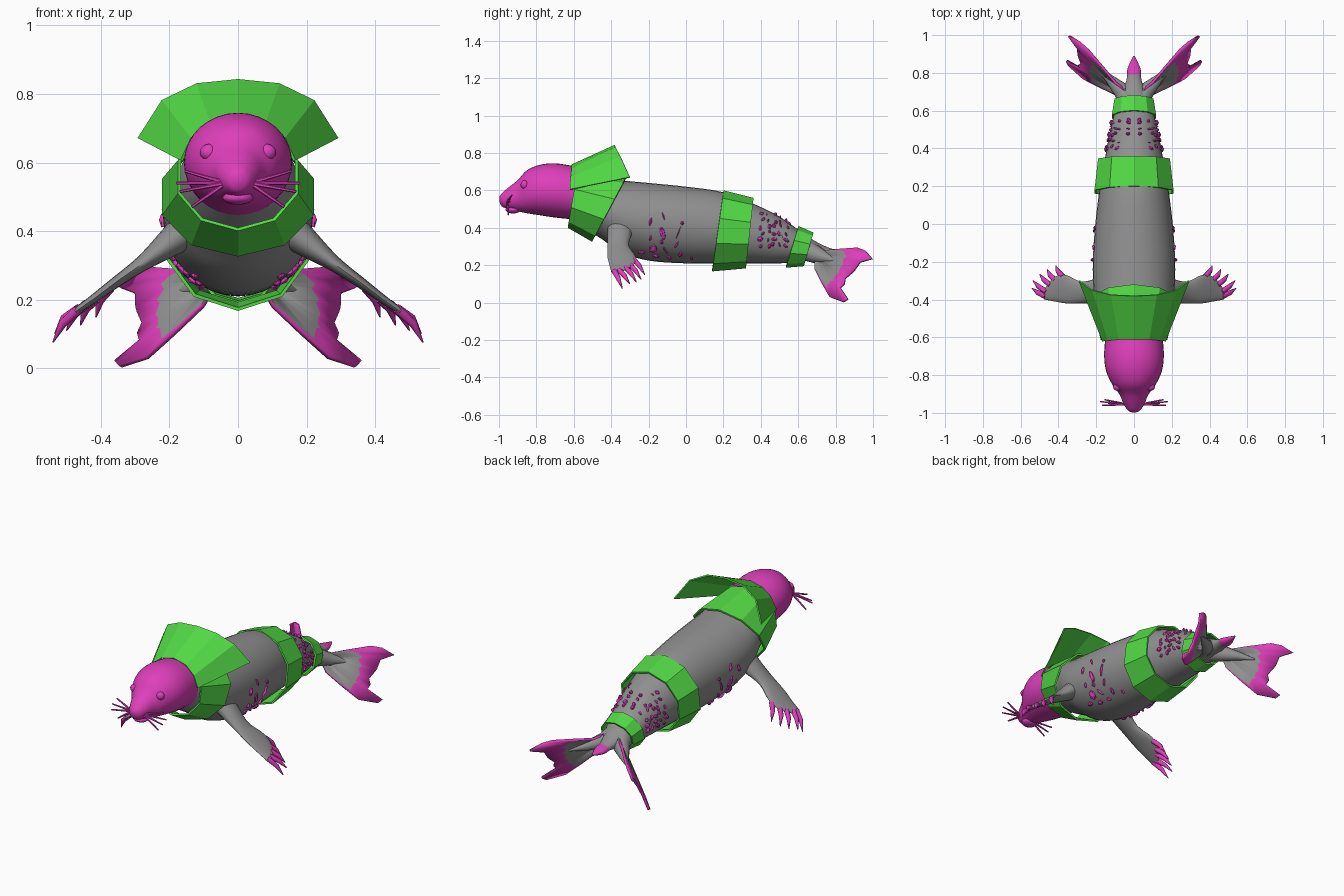
import bpy, bmesh, math, random
from mathutils import Vector as V

random.seed(4)
cube = bpy.data.objects.get("Cube")
if cube:
    bpy.data.objects.remove(cube, do_unlink=True)


def material(name, color):
    m = bpy.data.materials.new(name)
    m.diffuse_color = (*color, 1)
    m.use_nodes = True
    m.node_tree.nodes["Principled BSDF"].inputs["Base Color"].default_value = (*color, 1)
    return m


GREY = material("grey", (0.28, 0.28, 0.28))
PINK = material("pink", (0.74, 0.05, 0.5))
GREEN = material("green", (0.085, 0.7, 0.06))


def finish(name, bm, mats, smooth=True, thickness=0):
    bmesh.ops.recalc_face_normals(bm, faces=bm.faces)
    mesh = bpy.data.meshes.new(name)
    bm.to_mesh(mesh)
    bm.free()
    for m in mats:
        mesh.materials.append(m)
    ob = bpy.data.objects.new(name, mesh)
    bpy.context.collection.objects.link(ob)
    if thickness:
        mod = ob.modifiers.new("thickness", "SOLIDIFY")
        mod.thickness, mod.offset = thickness, 0
    if smooth:
        bpy.ops.object.select_all(action="DESELECT")
        ob.select_set(True)
        bpy.context.view_layer.objects.active = ob
        bpy.ops.object.shade_smooth_by_angle(angle=math.radians(50))
    return ob


def ellipse(c, a, b, n):
    return [V(c) + V(a) * math.sin(k * math.tau / n) + V(b) * math.cos(k * math.tau / n)
            for k in range(n)]


def add_loft(bm, rings, closed=True, caps=True):
    rows = [[bm.verts.new(p) for p in r] for r in rings]
    n = len(rows[0])
    for r, s in zip(rows, rows[1:]):
        for k in range(n if closed else n - 1):
            j = (k + 1) % n
            bm.faces.new((r[k], r[j], s[j], s[k]))
    if caps:
        bm.faces.new(rows[0])
        bm.faces.new(rows[-1])


def add_tube(bm, points, radii, n=8):
    points = [V(p) for p in points]
    d = (points[-1] - points[0]).normalized()
    a = d.cross(V((0, 0, 1))).normalized()
    b = d.cross(a)
    add_loft(bm, [ellipse(p, a * r, b * r, n) for p, r in zip(points, radii)])


def spline(rows, steps=4):
    # Catmull-Rom interpolation of section rows
    rows = [V(r) for r in rows]
    out = []
    for i in range(len(rows) - 1):
        p, q, r, s = rows[max(i - 1, 0)], rows[i], rows[i + 1], rows[min(i + 2, len(rows) - 1)]
        for k in range(steps):
            t = k / steps
            out.append(0.5 * (2 * q + (r - p) * t + (2 * p - 5 * q + 4 * r - s) * t * t
                              + (3 * q - p - 3 * r + s) * t ** 3))
    return out + [rows[-1]]


def section(y, low, high, half, n=32):
    return ellipse((0, y, (low + high) / 2), (half, 0, 0), (0, 0, (high - low) / 2), n)


# Body with pointed tail: y, bottom, top, half width
BODY = spline([(-.64, .46, .70, .12), (-.55, .40, .70, .165), (-.45, .34, .68, .19),
               (-.35, .27, .655, .213), (-.2, .225, .64, .218), (0, .21, .62, .205),
               (.2, .21, .59, .18), (.38, .21, .52, .148), (.5, .21, .46, .125),
               (.6, .22, .39, .1), (.68, .23, .335, .07), (.76, .24, .295, .04),
               (.82, .24, .28, .035), (.89, .255, .265, .004)])
bm = bmesh.new()
add_loft(bm, [section(*r) for r in BODY])
for f in bm.faces:
    f.material_index = int(f.calc_center_median().y > .79)
finish("body", bm, [GREY, PINK])

# Head
HEAD = spline([(-.6, .445, .73, .152), (-.7, .455, .745, .158), (-.78, .467, .737, .147),
               (-.85, .478, .708, .115), (-.9, .488, .655, .078), (-.95, .5, .615, .056),
               (-.985, .515, .585, .034), (-.998, .54, .565, .01)])
bm = bmesh.new()
add_loft(bm, [section(*r) for r in HEAD])
finish("head", bm, [PINK])


def ball(name, center, size, mat):
    bm = bmesh.new()
    bmesh.ops.create_uvsphere(bm, u_segments=16, v_segments=10, radius=1)
    bmesh.ops.scale(bm, vec=size, verts=bm.verts)
    bmesh.ops.translate(bm, vec=center, verts=bm.verts)
    return finish(name, bm, [mat])


ball("nose", (0, -.978, .555), (.026, .02, .018), PINK)
ball("chin", (0, -.925, .497), (.045, .04, .02), PINK)

# Wrapped bands: front and rear edge, each as top (y, z), bottom (y, z), half width
BANDS = {"neck_band": (((-.58, .71), (-.63, .405), .18), ((-.32, .668), (-.5, .33), .228)),
         "middle_band": (((.2, .595), (.14, .172), .215), ((.36, .555), (.32, .188), .195)),
         "rear_band": (((.6, .405), (.535, .192), .118), ((.68, .37), (.63, .2), .104))}
for name, edges in BANDS.items():
    rings = []
    for top, bottom, half in edges:
        t, b = V((0, *top)), V((0, *bottom))
        rings.append(ellipse((t + b) / 2, (half, 0, 0), (t - b) / 2, 10))
    bm = bmesh.new()
    add_loft(bm, rings, caps=False)
    finish(name, bm, [GREEN], smooth=False, thickness=.01)

# Flared collar
inner = [(0, -.61, .735), (.08, -.61, .715), (.135, -.615, .67), (.165, -.62, .605)]
outer = [(0, -.38, .84), (.12, -.375, .828), (.22, -.35, .78), (.29, -.3, .67)]
bm = bmesh.new()
add_loft(bm, [[(-x, y, z) for x, y, z in reversed(e[1:])] + e for e in (inner, outer)],
         closed=False, caps=False)
finish("collar", bm, [GREEN], smooth=False, thickness=.008)


# Pebble scales sit on the body surface
def add_pebble(bm, side, y, z, ry, rz):
    row = min(BODY, key=lambda r: abs(r[0] - y))
    mid, tall = (row[1] + row[2]) / 2, (row[2] - row[1]) / 2
    h = max(-.97, min(.97, (z - mid) / tall))
    x = row[3] * math.sqrt(1 - h * h)
    normal = V((x / row[3] ** 2, 0, h / tall)).normalized()
    up = V((-normal.z, 0, normal.x))
    made = bmesh.ops.create_icosphere(bm, subdivisions=1, radius=1)["verts"]
    spin = y * 40
    for v in made:
        u, w = v.co.x * ry, v.co.y * rz
        u, w = u * math.cos(spin) - w * math.sin(spin) * .4, w + u * math.sin(spin) * .4
        p = V((x, y, mid + h * tall)) + up * w + normal * v.co.z * .013 + V((0, u, 0))
        v.co = (p.x * side, p.y, p.z)


FLANK = [(-.19, .432, .024, .022), (-.12, .46, .02, .022), (-.125, .37, .04, .036),
         (-.04, .375, .026, .036), (-.02, .425, .013, .012), (-.19, .345, .018, .016),
         (-.175, .287, .03, .03), (-.13, .325, .018, .014), (-.11, .28, .034, .022),
         (-.05, .31, .024, .02), (-.03, .26, .022, .022), (-.09, .243, .015, .014),
         (-.235, .27, .022, .014), (.03, .24, .015, .012), (-.16, .25, .02, .014)]
RUMP = [(.405 + .034 * i + random.uniform(-.01, .01), .31 + .032 * j + random.uniform(-.01, .01),
         random.uniform(.009, .018), random.uniform(.009, .017))
        for i in range(5) for j in range(6) if .31 + .032 * j < .53 - .38 * .034 * i]

# Front flipper stations: x, z, front y, rear y, half thickness
FLIPPER = spline([(.13, .42, -.42, -.28, .06), (.2, .365, -.42, -.29, .042),
                  (.28, .305, -.42, -.305, .023), (.36, .248, -.42, -.27, .016),
                  (.42, .203, -.41, -.28, .013), (.475, .165, -.4, -.345, .009)])
CLAWS = [((.465, -.385, .172), (.54, -.34, .075)), ((.462, -.36, .175), (.535, -.3, .1)),
         ((.44, -.325, .188), (.5, -.265, .11)), ((.415, -.3, .202), (.46, -.24, .125)),
         ((.375, -.28, .232), (.415, -.22, .148))]
WHISKERS = [(.18, -.94, .54), (.155, -.93, .575), (.17, -.96, .515), (.135, -.95, .47)]

# Hind fluke outline: y, z, fraction where the pink edge begins
FLUKE = [(.69, .315, .95), (.75, .278, .95), (.82, .285, .85), (.92, .292, .62), (.96, .277, .58),
         (.995, .235, .55), (.93, .217, .62), (.9, .175, .72), (.885, .16, .7), (.85, .13, .8),
         (.845, .1, .72), (.825, .08, .74), (.865, .02, .58), (.84, .004, .56),
         (.77, .03, .76), (.73, .1, .85), (.69, .18, .93)]


def fluke_point(side, y, z):
    return V((side * (.07 + .9 * (y - .7) + .6 * (.25 - z)), y, z))


for side, word in ((1, "left"), (-1, "right")):
    ball(word + "_eye", (side * .085, -.862, .63), (.026, .022, .024), PINK)

    bm = bmesh.new()
    for x, y, z in WHISKERS:
        add_tube(bm, [(side * .035, -.955, .54), (side * x, y, z)], (.007, .004), 6)
    finish(word + "_whiskers", bm, [PINK])

    for name, rows in (("flank", FLANK), ("rump", RUMP)):
        bm = bmesh.new()
        for r in rows:
            add_pebble(bm, side, *r)
        finish(f"{word}_{name}_scales", bm, [PINK], smooth=False)

    bm = bmesh.new()
    add_loft(bm, [ellipse((side * x, (f + r) / 2, z), (0, (r - f) / 2, 0),
                          (side * t * .6, 0, t * .8), 16) for x, z, f, r, t in FLIPPER])
    finish(word + "_front_flipper", bm, [GREY])

    bm = bmesh.new()
    for root, tip in CLAWS:
        a, b = (V((side * p[0], p[1], p[2])) for p in (root, tip))
        add_tube(bm, [a, a.lerp(b, .5) + V((side * .008, 0, .008)), b], (.015, .013, .002))
    finish(word + "_claws", bm, [PINK])

    # Hind leg and fluke
    bm = bmesh.new()
    add_tube(bm, [(side * .025, .62, .29), (side * .06, .7, .255), (side * .13, .77, .232),
                  (side * .2, .83, .21)], (.06, .047, .024, .004), 16)
    finish(word + "_hind_leg", bm, [GREY])

    bm = bmesh.new()
    hub = fluke_point(side, .7, .25)
    rim = [fluke_point(side, y, z) for y, z, t in FLUKE]
    add_loft(bm, [[hub.lerp(p, .15) for p in rim],
                  [hub.lerp(p, r[2]) for p, r in zip(rim, FLUKE)], rim], caps=False)
    for i, f in enumerate(bm.faces):
        f.material_index = int(i >= len(FLUKE))
    finish(word + "_fluke", bm, [GREY, PINK], thickness=.014)
